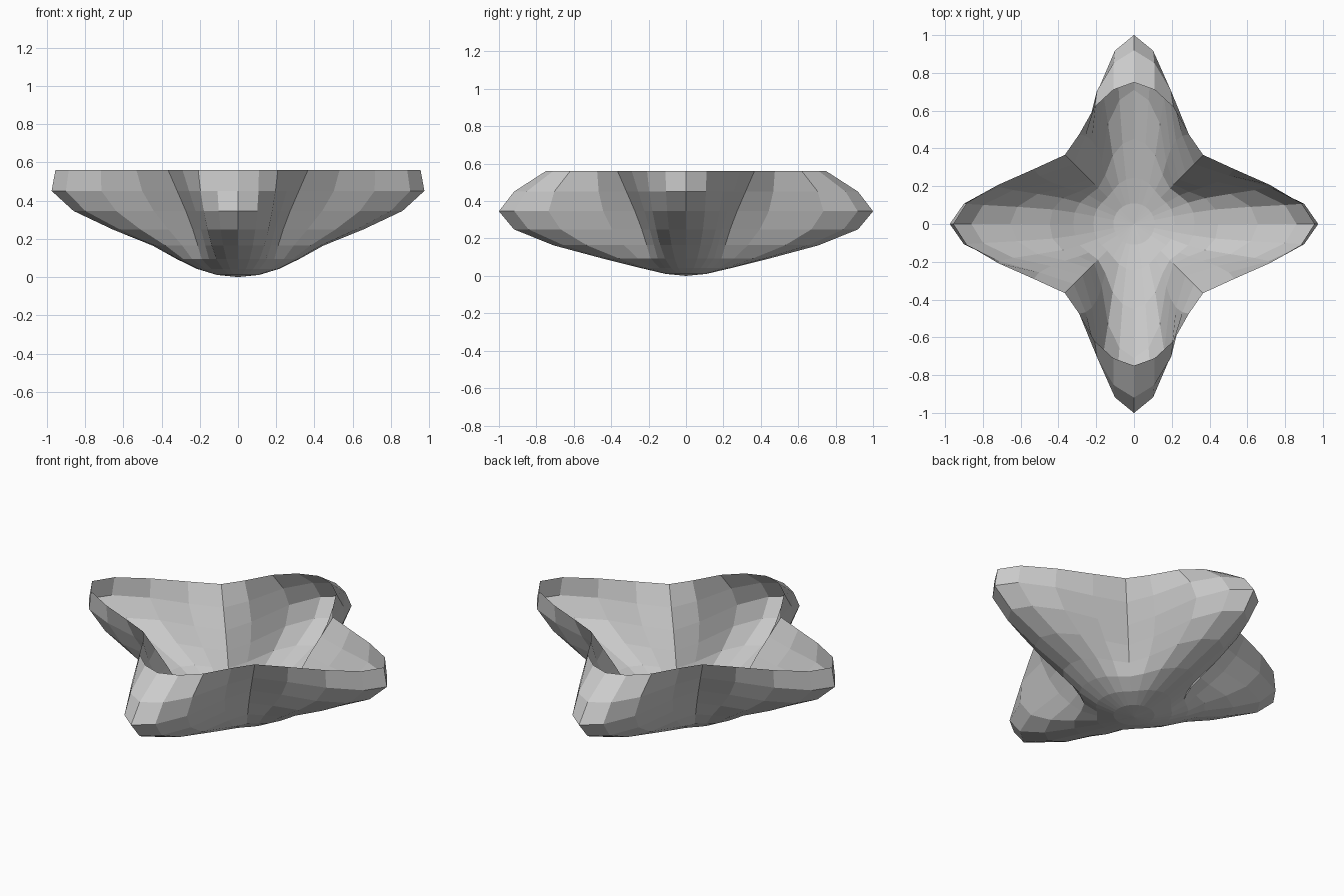
import bpy, bmesh, math

cube = bpy.data.objects.get("Cube")
if cube:
    bpy.data.objects.remove(cube, do_unlink=True)

RADIUS = 0.56
STEP = math.pi / 16          # angle between rings and between meridians

# Outward pull of each ring, from the rim down to the pole
PULL_SIDE = [0.395, 0.426, 0.343, 0.19, 0.05, 0.01, 0, 0, 0]
PULL_END = [0.19, 0.37, 0.483, 0.454, 0.314, 0.14, 0.03, 0, 0]
# Fade of the pull away from the middle meridian of a lobe
FADE_SIDE = [1, 0.85, 0.52, 0.22, 0]
FADE_END = [1, 0.85, 0.57, 0.16, 0]
# Inward dent of the valleys between lobes, by ring, and its growth by meridian
DENT = [0.03, 0.07, 0.093, 0.093, 0.07, 0.03, 0.01, 0, 0]
DENT_FADE = [0, 0, 0.2, 0.7, 1]


def stretch(along, across, ring, pull, fade):
    """Pull a point out along its lobe and dent it towards the valley."""
    step = min(4, round(math.atan2(abs(across), abs(along)) / STEP))
    dent = DENT[ring] * DENT_FADE[step]
    out = abs(along) + pull[ring] * fade[step] - dent
    return math.copysign(out, along), math.copysign(abs(across) - dent, across)


# Lower half of a faceted ball
bm = bmesh.new()
bmesh.ops.create_uvsphere(bm, u_segments=32, v_segments=16, radius=RADIUS)
bmesh.ops.delete(bm, geom=[v for v in bm.verts if v.co.z > 0.01], context='VERTS')

# Draw the four lobes out of the bowl
for v in bm.verts:
    x, y, z = v.co
    ring = round(math.asin(max(-1, min(1, -z / RADIUS))) / STEP)
    if ring < 8:
        if abs(x) >= abs(y) - 1e-4:
            x, y = stretch(x, y, ring, PULL_SIDE, FADE_SIDE)
        else:
            y, x = stretch(y, x, ring, PULL_END, FADE_END)
    v.co = (x, y, z + RADIUS)

mesh = bpy.data.meshes.new("lobed_bowl")
bm.to_mesh(mesh)
bm.free()

# Plain grey clay
grey = bpy.data.materials.new("light_grey")
grey.use_nodes = True
colour = (0.6, 0.6, 0.6, 1)
grey.diffuse_color = colour
grey.node_tree.nodes["Principled BSDF"].inputs["Base Color"].default_value = colour
mesh.materials.append(grey)

bowl = bpy.data.objects.new("lobed_bowl", mesh)
bpy.context.collection.objects.link(bowl)
